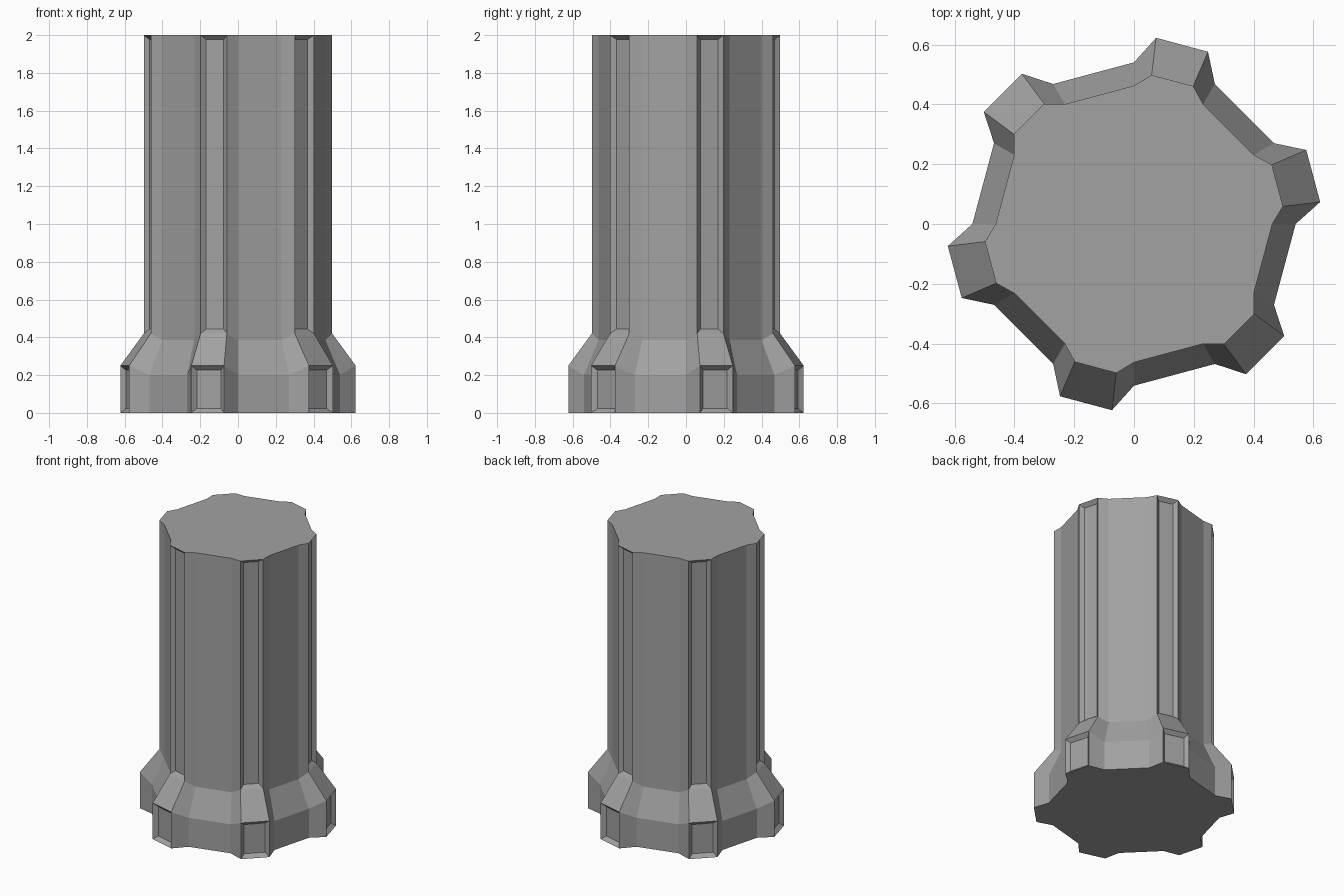
import bpy
import bmesh
from math import radians
from mathutils import Matrix, Vector

cube = bpy.data.objects.get("Cube")
if cube:
    bpy.data.objects.remove(cube, do_unlink=True)

grey = bpy.data.materials.new("stone grey")
grey.use_nodes = True
colour = (0.36, 0.36, 0.36, 1)
grey.diffuse_color = colour
grey.node_tree.nodes["Principled BSDF"].inputs["Base Color"].default_value = colour

LOBES = 6


def ring(bm, rib_r, rib_half, valley_r, rib_z, valley_z):
    """One outline: each rib has two outer corners between two valley corners."""
    verts = []
    for i in range(LOBES):
        turn = Matrix.Rotation(radians(15 + i * 360 / LOBES), 3, 'Z')
        valley = Vector((valley_r, 0, valley_z))
        corners = [
            Matrix.Rotation(radians(-15), 3, 'Z') @ valley,
            Vector((rib_r, -rib_half, rib_z)),
            Vector((rib_r, rib_half, rib_z)),
            Matrix.Rotation(radians(15), 3, 'Z') @ valley,
        ]
        verts += [bm.verts.new(turn @ c) for c in corners]
    return verts


bm = bmesh.new()
# Base, sloped shoulder and shaft
plinth = (0.621, 0.09, 0.541)
shaft = (0.497, 0.072, 0.463)
rings = [
    ring(bm, *plinth, 0, 0),
    ring(bm, *plinth, 0.25, 0.2),
    ring(bm, *shaft, 0.42, 0.385),
    ring(bm, *shaft, 2, 2),
]
panels = []
for level, (low, high) in enumerate(zip(rings, rings[1:])):
    n = len(low)
    for i in range(n):
        j = (i + 1) % n
        face = bm.faces.new((low[i], low[j], high[j], high[i]))
        if i % 4 == 1 and level != 1:
            panels.append(face)
bm.faces.new(rings[-1])
bm.faces.new(list(reversed(rings[0])))
bm.normal_update()

# Recessed panels on the rib faces of the base and shaft
bmesh.ops.inset_individual(bm, faces=panels, thickness=0.034, depth=-0.025)

mesh = bpy.data.meshes.new("ribbed_column")
bm.to_mesh(mesh)
bm.free()
mesh.materials.append(grey)
column = bpy.data.objects.new("ribbed_column", mesh)
bpy.context.collection.objects.link(column)
